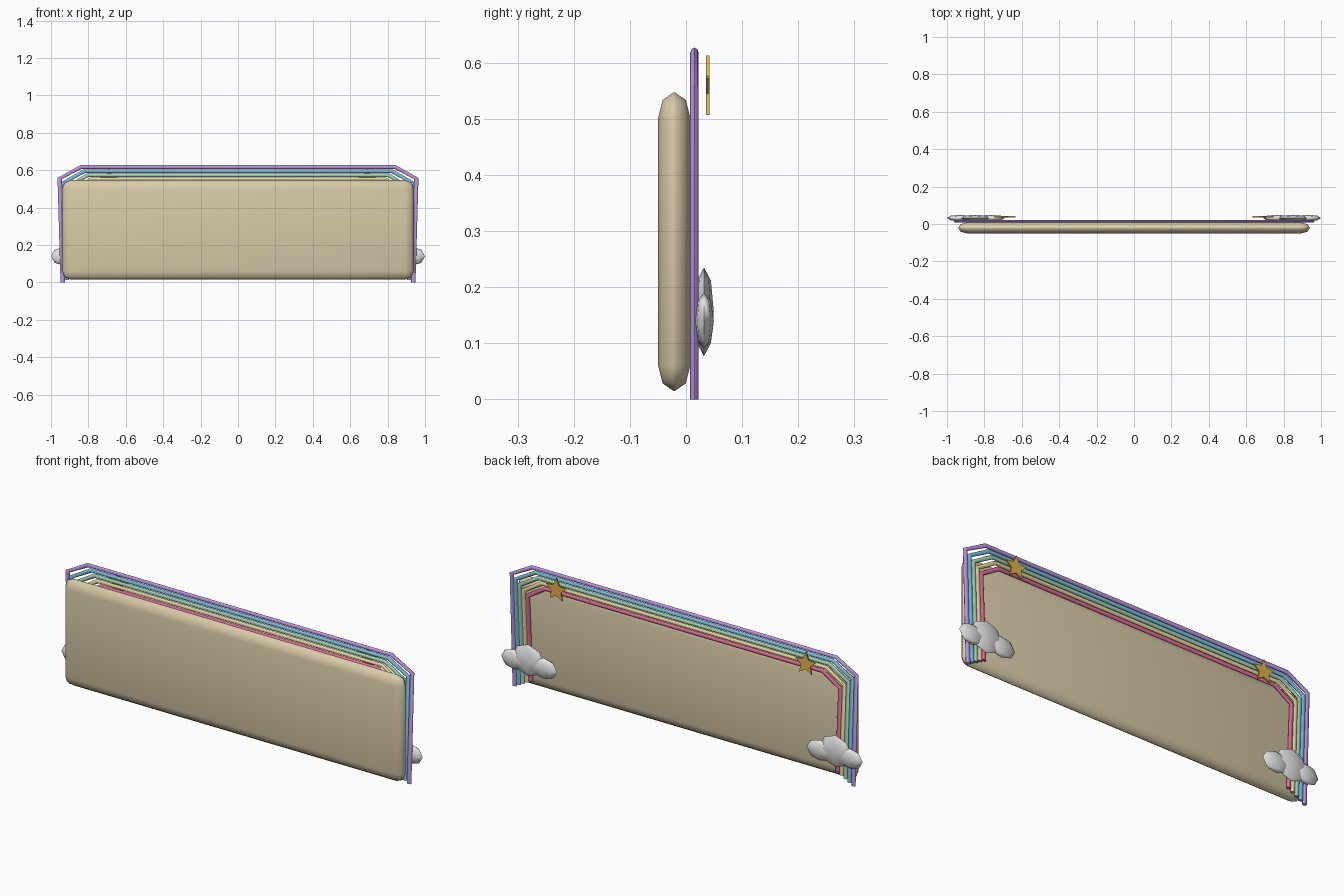
import bpy, bmesh, math
from mathutils import Matrix

if "Cube" in bpy.data.objects:
    bpy.data.objects.remove(bpy.data.objects["Cube"])


def material(name, r, g, b):
    lin = [((c / 255 + 0.055) / 1.055) ** 2.4 for c in (r, g, b)]
    m = bpy.data.materials.new(name)
    m.diffuse_color = (*lin, 1)
    m.use_nodes = True
    m.node_tree.nodes["Principled BSDF"].inputs["Base Color"].default_value = m.diffuse_color
    return m


def finish(bm, name, mat, angle=None):
    bmesh.ops.recalc_face_normals(bm, faces=bm.faces)
    me = bpy.data.meshes.new(name)
    bm.to_mesh(me)
    bm.free()
    me.materials.append(mat)
    ob = bpy.data.objects.new(name, me)
    bpy.context.collection.objects.link(ob)
    if angle:
        bpy.ops.object.select_all(action='DESELECT')
        ob.select_set(True)
        bpy.context.view_layer.objects.active = ob
        bpy.ops.object.shade_smooth_by_angle(angle=math.radians(angle))
    return ob


cream = material("cream", 217, 203, 168)
white = material("cloud_white", 228, 228, 230)
gold = material("gold", 226, 178, 78)
bands = [("purple", 186, 150, 226), ("blue", 122, 190, 218), ("green", 160, 208, 180),
         ("yellow", 232, 214, 160), ("pink", 222, 108, 152)]

# Headboard panel: rounded box, bevelled while deep and then flattened
bm = bmesh.new()
bmesh.ops.create_cube(bm, size=1, matrix=Matrix.Diagonal((1.88, 0.096, 0.532, 1)))
bmesh.ops.bevel(bm, geom=bm.edges[:], offset=0.046, segments=2, profile=0.5, affect='EDGES')
bmesh.ops.scale(bm, verts=bm.verts, vec=(1, 0.6, 1))
bmesh.ops.translate(bm, verts=bm.verts, vec=(0, -0.021, 0.281))
finish(bm, "headboard_panel", cream, 50)


# Nested arches: an oval section swept along a chamfered frame
def arch(name, inset, mat):
    # centre x, centre z, section half-width as x and z
    half = [(0.937 - inset, 0.55 * inset, 0.012, 0),
            (0.953 - inset, 0.556 - inset, 0.012, 0.003),
            (0.84 - inset * 0.8, 0.617 - inset, 0.003, 0.010)]
    path = half + [(-x, z, -dx, dz) for x, z, dx, dz in reversed(half)]
    bm = bmesh.new()
    rings = []
    for x, z, dx, dz in path:
        ring = []
        for k in range(8):
            a = math.tau * k / 8
            c, s = math.cos(a), math.sin(a)
            ring.append(bm.verts.new((x + dx * c, 0.015 + 0.0075 * s, z + dz * c)))
        rings.append(ring)
    for r0, r1 in zip(rings, rings[1:]):
        for k in range(8):
            j = (k + 1) % 8
            bm.faces.new((r0[k], r0[j], r1[j], r1[k]))
    bm.faces.new(rings[0])
    bm.faces.new(rings[-1])
    finish(bm, name, mat, 50)


for i, (name, r, g, b) in enumerate(bands):
    arch(name + "_arch", i * 0.022, material(name, r, g, b))


# Flat five-pointed star
def star(name, x):
    bm = bmesh.new()
    vs = []
    for k in range(10):
        a = math.pi / 2 + math.pi * k / 5
        r = 0.0585 if k % 2 == 0 else 0.028
        vs.append(bm.verts.new((x + r * math.cos(a), 0.036, 0.554 + r * math.sin(a))))
    face = bm.faces.new(vs)
    ext = bmesh.ops.extrude_face_region(bm, geom=[face])
    top = [v for v in ext["geom"] if isinstance(v, bmesh.types.BMVert)]
    bmesh.ops.translate(bm, verts=top, vec=(0, 0.006, 0))
    finish(bm, name, gold)


# Cloud: flattened puffs as (x, z, half width, half height)
puffs = [(0.93, 0.14, 0.07, 0.05), (0.85, 0.156, 0.088, 0.079), (0.765, 0.138, 0.075, 0.052)]


def cloud(name, side):
    bm = bmesh.new()
    for x, z, rx, rz in puffs:
        m = Matrix.Translation((side * x, 0.032, z)) @ Matrix.Diagonal((rx, 0.0175, rz, 1))
        bmesh.ops.create_uvsphere(bm, u_segments=8, v_segments=4, radius=1, matrix=m)
    finish(bm, name, white, 60)


for label, side in (("left", -1), ("right", 1)):
    star(label + "_star", side * 0.69)
    cloud(label + "_cloud", side)
